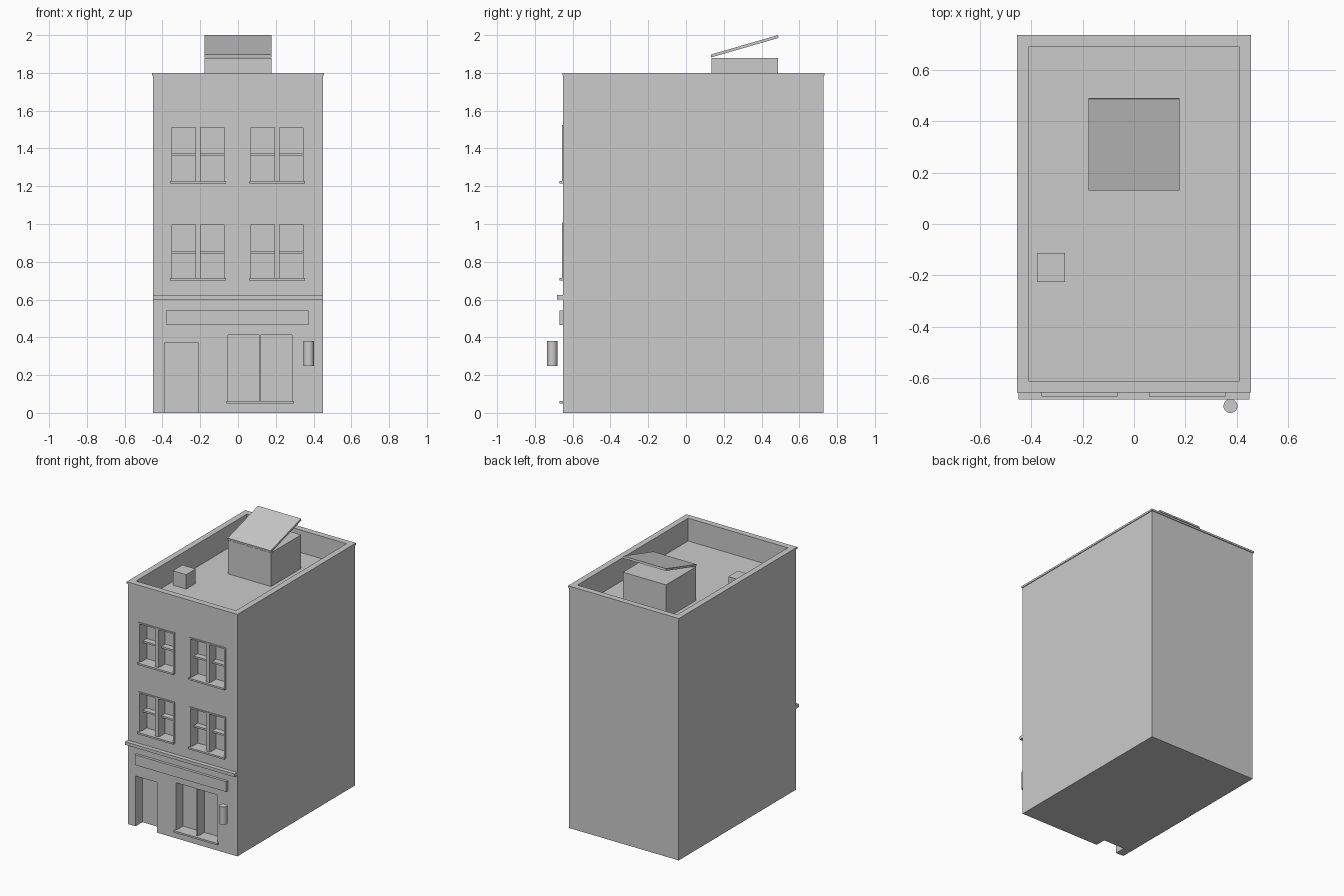
import bpy
import bmesh
from mathutils import Vector

cube = bpy.data.objects.get("Cube")
if cube:
    bpy.data.objects.remove(cube, do_unlink=True)

grey = bpy.data.materials.new("plain grey")
grey.use_nodes = True
grey.diffuse_color = (0.6, 0.6, 0.6, 1)
grey.node_tree.nodes["Principled BSDF"].inputs["Base Color"].default_value = (0.6, 0.6, 0.6, 1)

FRONT, BACK = -0.65, 0.728
HALF_W, TOP, ROOF = 0.45, 1.797, 1.63
RECESS = FRONT + 0.08


def add_box(bm, x, y, z):
    """Add a box given as (min, max) pairs."""
    verts = bmesh.ops.create_cube(bm, size=1)["verts"]
    size = Vector((x[1] - x[0], y[1] - y[0], z[1] - z[0]))
    mid = Vector((x[0] + x[1], y[0] + y[1], z[0] + z[1])) / 2
    for v in verts:
        v.co = v.co * size + mid


def finish(name, bm):
    mesh = bpy.data.meshes.new(name)
    bm.to_mesh(mesh)
    bm.free()
    mesh.materials.append(grey)
    ob = bpy.data.objects.new(name, mesh)
    bpy.context.collection.objects.link(ob)
    return ob


def boxes(name, *items):
    bm = bmesh.new()
    for item in items:
        add_box(bm, *item)
    return finish(name, bm)


def ring(x, y, z, t, axis):
    """Four strips around a rectangle, open along y or z."""
    if axis == "z":
        return [((x[0], x[1]), (y[0], y[0] + t), z), ((x[0], x[1]), (y[1] - t, y[1]), z),
                ((x[0], x[0] + t), (y[0] + t, y[1] - t), z), ((x[1] - t, x[1]), (y[0] + t, y[1] - t), z)]
    return [((x[0], x[1]), y, (z[1] - t, z[1])),
            ((x[0], x[0] + t), y, (z[0], z[1] - t)), ((x[1] - t, x[1]), y, (z[0], z[1] - t))]


# Openings: upper windows, shop window panes, door and the roof well
window_x = {"right": -0.212, "left": 0.207}
window_z = {"lower": 0.709, "upper": 1.224}
cut_y = (FRONT - 0.1, RECESS)
cuts = [((-0.386, -0.212), cut_y, (-0.1, 0.373)),
        ((-0.053, 0.114), cut_y, (0.06, 0.412)),
        ((0.122, 0.286), cut_y, (0.06, 0.412)),
        ((-0.41, 0.41), (FRONT + 0.04, BACK - 0.035), (ROOF, TOP + 0.2))]
for cx in window_x.values():
    for z in window_z.values():
        for side in (-1, 1):
            edges = sorted((cx + side * 0.013, cx + side * 0.138))
            cuts.append((edges, cut_y, (z, z + 0.288)))

walls = boxes("building_walls", ((-HALF_W, HALF_W), (FRONT, BACK), (0, TOP)))
cutter = boxes("opening_cutter", *cuts)
cutter.hide_render = True
mod = walls.modifiers.new("openings", "BOOLEAN")
mod.object = cutter
mod.solver = "EXACT"
graph = bpy.context.evaluated_depsgraph_get()
walls.modifiers[0].show_viewport = True
cut_mesh = bpy.data.meshes.new_from_object(walls.evaluated_get(graph))
walls.modifiers.clear()
walls.data = cut_mesh
bpy.data.objects.remove(cutter, do_unlink=True)

# Thin coping around the parapet
boxes("parapet_coping", *ring((-0.455, 0.455), (FRONT - 0.005, BACK + 0.006),
                              (TOP - 0.012, TOP + 0.002), 0.045, "z"))

# Window trim, sills and sash rails
for row, z in window_z.items():
    for side, cx in window_x.items():
        name = f"{row}_{side}_window"
        boxes(name + "_trim", *ring((cx - 0.148, cx + 0.148), (FRONT - 0.006, FRONT + 0.002),
                                    (z, z + 0.299), 0.01, "y"))
        boxes(name + "_sill", ((cx - 0.148, cx + 0.148), (FRONT - 0.02, FRONT + 0.01), (z - 0.009, z + 0.004)))
        boxes(name + "_rails", *[((cx + a, cx + b), (RECESS - 0.045, RECESS + 0.005), (z + 0.135, z + 0.148))
                                 for a, b in ((-0.14, -0.012), (0.012, 0.14))])

# Shop front
boxes("shop_window_sill", ((-0.06, 0.296), (FRONT - 0.02, FRONT + 0.01), (0.05, 0.063)))
boxes("sign_board", ((-0.378, 0.372), (FRONT - 0.02, FRONT + 0.005), (0.465, 0.541)))
boxes("shop_cornice", ((-HALF_W, HALF_W), (FRONT - 0.032, FRONT + 0.005), (0.6, 0.623)))

bm = bmesh.new()
bmesh.ops.create_cone(bm, cap_ends=True, segments=32, radius1=0.027, radius2=0.027, depth=0.133)
bmesh.ops.translate(bm, verts=bm.verts, vec=(0.375, -0.708, 0.314))
pole = finish("wall_pole", bm)
bpy.context.view_layer.objects.active = pole
pole.select_set(True)
bpy.ops.object.shade_smooth_by_angle()

# Rooftop parts
boxes("roof_vent", ((-0.378, -0.268), (-0.225, -0.113), (ROOF - 0.005, ROOF + 0.107)))
boxes("roof_hatch", ((-0.177, 0.177), (0.135, 0.487), (ROOF - 0.005, 1.88)))

# Tilted hatch lid, extruded from its side profile
bm = bmesh.new()
profile = [(0.133, 1.882), (0.49, 1.985), (0.487, 2.0), (0.131, 1.897)]
face = bm.faces.new([bm.verts.new((-0.177, y, z)) for y, z in profile])
out = bmesh.ops.extrude_face_region(bm, geom=[face])
bmesh.ops.translate(bm, vec=(0.354, 0, 0),
                    verts=[g for g in out["geom"] if isinstance(g, bmesh.types.BMVert)])
bmesh.ops.recalc_face_normals(bm, faces=bm.faces)
finish("roof_hatch_lid", bm)
